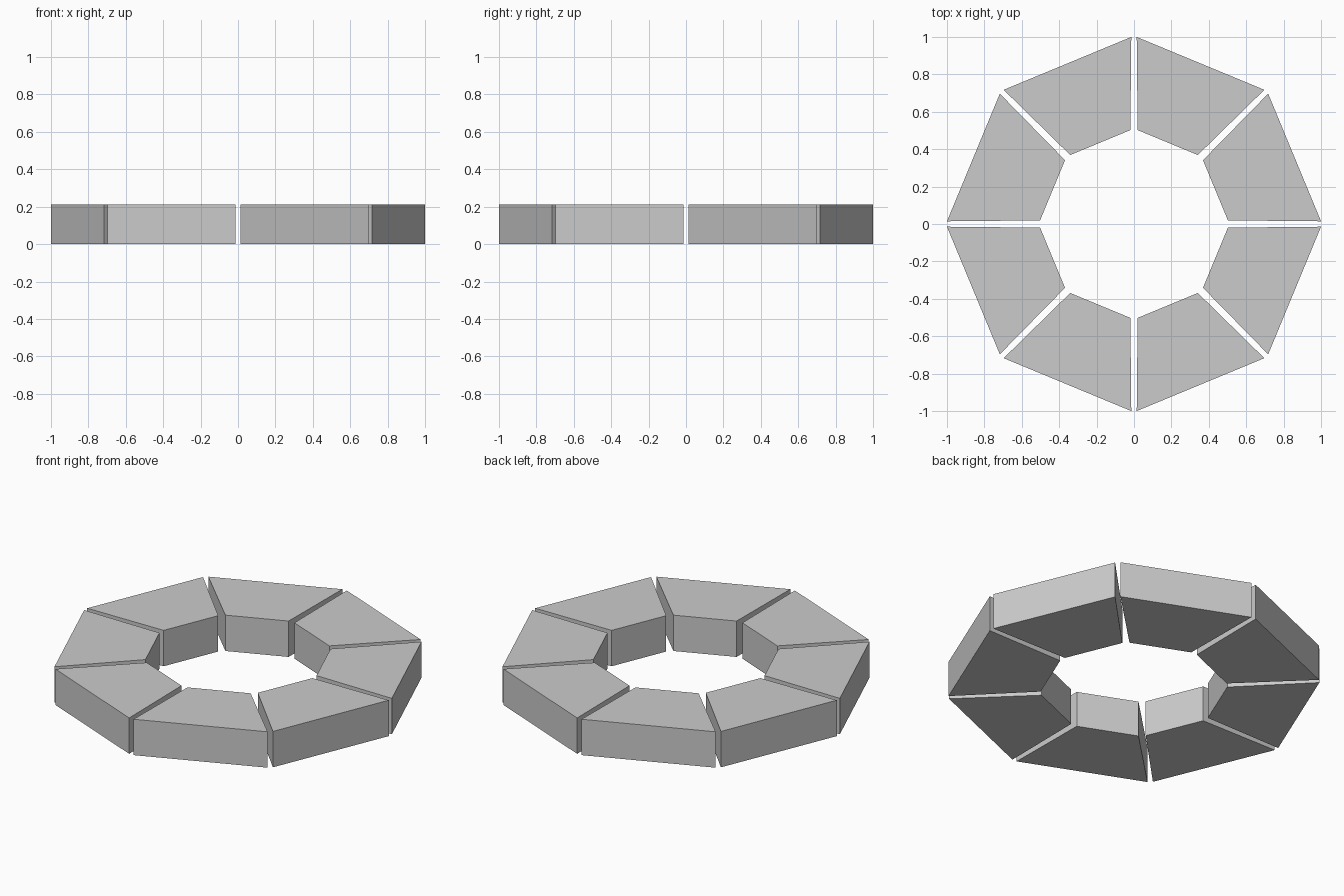
import bpy
import bmesh
from math import cos, sin, radians

if "Cube" in bpy.data.objects:
    bpy.data.objects.remove(bpy.data.objects["Cube"])

SEGMENTS = 8
HEIGHT = 0.213
OUTER_R, INNER_R = 1.0, 0.502
OUTER_GAP, INNER_GAP = 0.0145, 0.0195   # half gaps between neighbours


def corner(radius, gap, angle, side):
    """Point on a dividing ray, shifted sideways by half the gap."""
    return (radius * cos(angle) - side * gap * sin(angle),
            radius * sin(angle) + side * gap * cos(angle), 0)


def ring_segment(index):
    a = radians(360 / SEGMENTS * index)
    b = radians(360 / SEGMENTS * (index + 1))
    outline = [corner(INNER_R, INNER_GAP, a, 1),
               corner(OUTER_R, OUTER_GAP, a, 1),
               corner(OUTER_R, OUTER_GAP, b, -1),
               corner(INNER_R, INNER_GAP, b, -1)]
    bm = bmesh.new()
    base = bm.faces.new([bm.verts.new(p) for p in outline])
    top = bmesh.ops.extrude_face_region(bm, geom=[base], use_keep_orig=True)
    verts = [g for g in top["geom"] if isinstance(g, bmesh.types.BMVert)]
    bmesh.ops.translate(bm, verts=verts, vec=(0, 0, HEIGHT))
    bmesh.ops.recalc_face_normals(bm, faces=bm.faces)
    mesh = bpy.data.meshes.new(f"ring_stone_{index + 1}")
    bm.to_mesh(mesh)
    bm.free()
    obj = bpy.data.objects.new(mesh.name, mesh)
    bpy.context.collection.objects.link(obj)


# Octagonal ring of separate wedge stones
for i in range(SEGMENTS):
    ring_segment(i)
